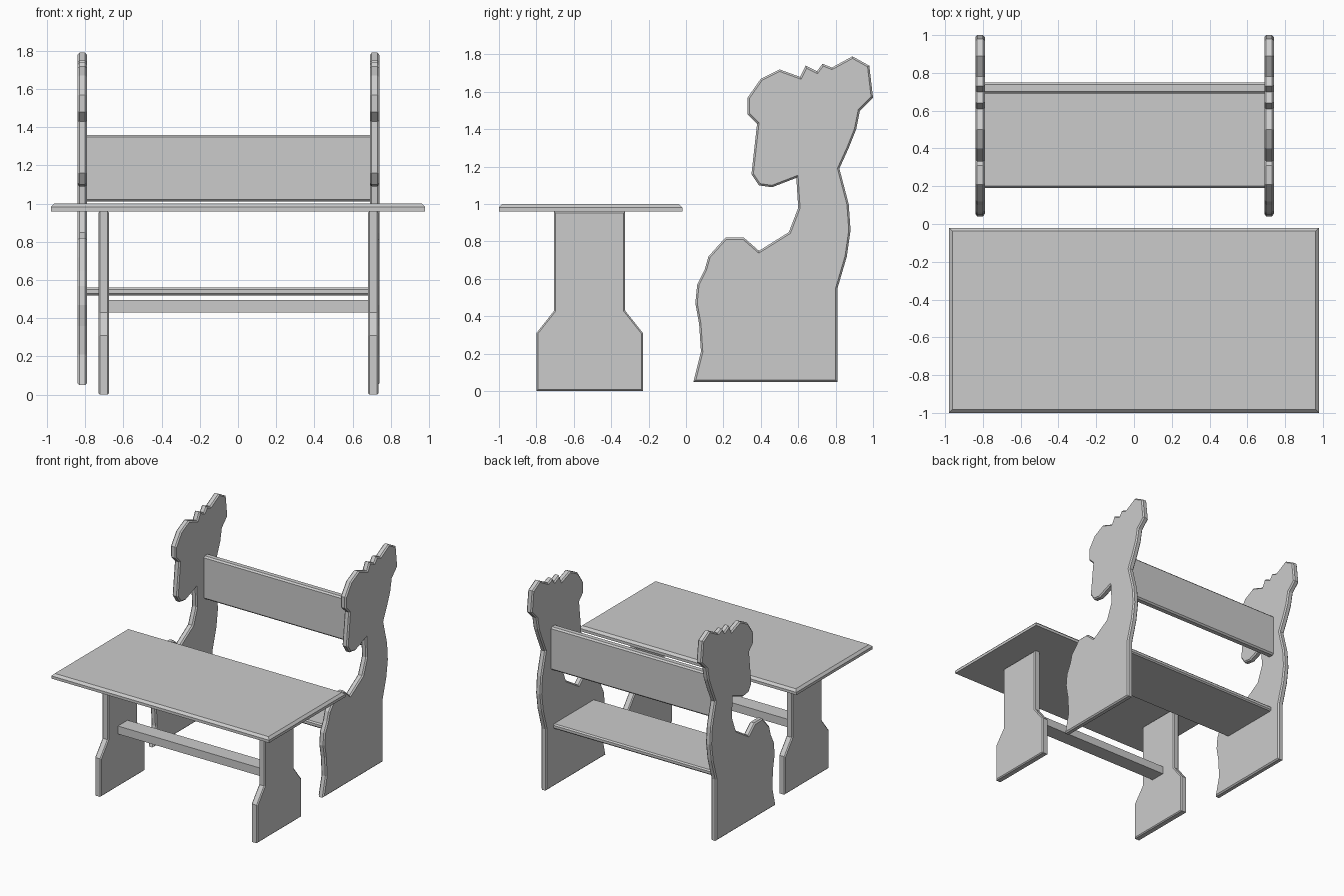
import bpy
import bmesh

default_cube = bpy.data.objects.get("Cube")
if default_cube:
    bpy.data.objects.remove(default_cube, do_unlink=True)

# One plain grey finish for every board
grey = bpy.data.materials.new("plain_grey")
grey.use_nodes = True
grey.diffuse_color = (0.6, 0.6, 0.6, 1)
grey.node_tree.nodes["Principled BSDF"].inputs["Base Color"].default_value = grey.diffuse_color


def finish(name, bm):
    """Turn a bmesh into a flat shaded object."""
    bmesh.ops.recalc_face_normals(bm, faces=bm.faces[:])
    mesh = bpy.data.meshes.new(name)
    bm.to_mesh(mesh)
    bm.free()
    mesh.materials.append(grey)
    obj = bpy.data.objects.new(name, mesh)
    bpy.context.collection.objects.link(obj)
    return obj


def chamfer(bm, edges, width):
    bmesh.ops.bevel(bm, geom=edges, offset=width, offset_type='OFFSET',
                    segments=1, affect='EDGES', clamp_overlap=True)


def cut_board(name, outline, x_start, x_end, width):
    """Board sawn from a side outline (y, z), with both rims chamfered."""
    bm = bmesh.new()
    face = bm.faces.new([bm.verts.new((x_start, y, z)) for y, z in outline])
    extruded = bmesh.ops.extrude_face_region(bm, geom=[face], use_keep_orig=True)
    moved = [v for v in extruded["geom"] if isinstance(v, bmesh.types.BMVert)]
    bmesh.ops.translate(bm, verts=moved, vec=(x_end - x_start, 0, 0))
    bmesh.ops.recalc_face_normals(bm, faces=bm.faces[:])
    rims = [e for e in bm.edges
            if abs(e.verts[0].co.x - e.verts[1].co.x) < 0.001]
    chamfer(bm, rims, width)
    return finish(name, bm)


def plank(name, low, high, width=0, pick=None):
    """Rectangular board; edges chosen by the pick rule are chamfered."""
    bm = bmesh.new()
    bmesh.ops.create_cube(bm, size=1)
    for v in bm.verts:
        v.co = [a + (b - a) * (c + 0.5) for a, b, c in zip(low, high, v.co)]
    if pick:
        chamfer(bm, [e for e in bm.edges if pick(e)], width)
    return finish(name, bm)


def on_top(edge):
    return all(v.co.z > 0.99 for v in edge.verts)


def runs_lengthwise(edge):
    return abs(edge.verts[0].co.x - edge.verts[1].co.x) > 0.1


# Bench side outline: base, back, curly head, snout, chest and armrest
bench_outline = [
    (0.04, 0.05), (0.81, 0.05), (0.81, 0.55), (0.86, 0.72), (0.88, 0.86),
    (0.87, 1.0), (0.82, 1.19), (0.87, 1.3), (0.91, 1.4), (0.93, 1.5),
    (1.0, 1.57), (0.98, 1.74), (0.89, 1.79), (0.78, 1.73), (0.73, 1.75),
    (0.7, 1.71), (0.64, 1.74), (0.61, 1.68), (0.5, 1.72), (0.4, 1.67),
    (0.33, 1.57), (0.33, 1.48), (0.38, 1.43), (0.35, 1.16), (0.39, 1.1),
    (0.46, 1.09), (0.59, 1.14), (0.6, 0.98), (0.55, 0.85), (0.39, 0.75),
    (0.31, 0.82), (0.21, 0.82), (0.12, 0.72), (0.1, 0.65), (0.06, 0.57),
    (0.05, 0.47), (0.07, 0.36), (0.08, 0.21),
]
cut_board("bench_side_right", bench_outline, -0.84, -0.79, 0.01)
cut_board("bench_side_left", bench_outline, 0.69, 0.74, 0.01)

# Bench seat and backrest span the two sides
plank("bench_seat", (-0.79, 0.19, 0.52), (0.69, 0.72, 0.56), 0.01, runs_lengthwise)
plank("bench_backrest", (-0.79, 0.69, 1.01), (0.69, 0.75, 1.36), 0.012, runs_lengthwise)

# Table leg outline: wide foot tapering to a narrow post, mirrored front to back
leg_centre = -0.515
half_outline = [(0.285, 0), (0.285, 0.31), (0.19, 0.43), (0.19, 0.96)]
leg_outline = [(leg_centre + d, z) for d, z in half_outline]
leg_outline += [(leg_centre - d, z) for d, z in reversed(half_outline)]
cut_board("table_leg_right", leg_outline, -0.73, -0.675, 0.008)
cut_board("table_leg_left", leg_outline, 0.68, 0.735, 0.008)

# Stretcher between the legs, and the table top with a chamfered upper rim
plank("table_stretcher", (-0.675, -0.58, 0.43), (0.68, -0.455, 0.495))
plank("table_top", (-0.98, -1.0, 0.96), (0.98, -0.02, 1.0), 0.018, on_top)
